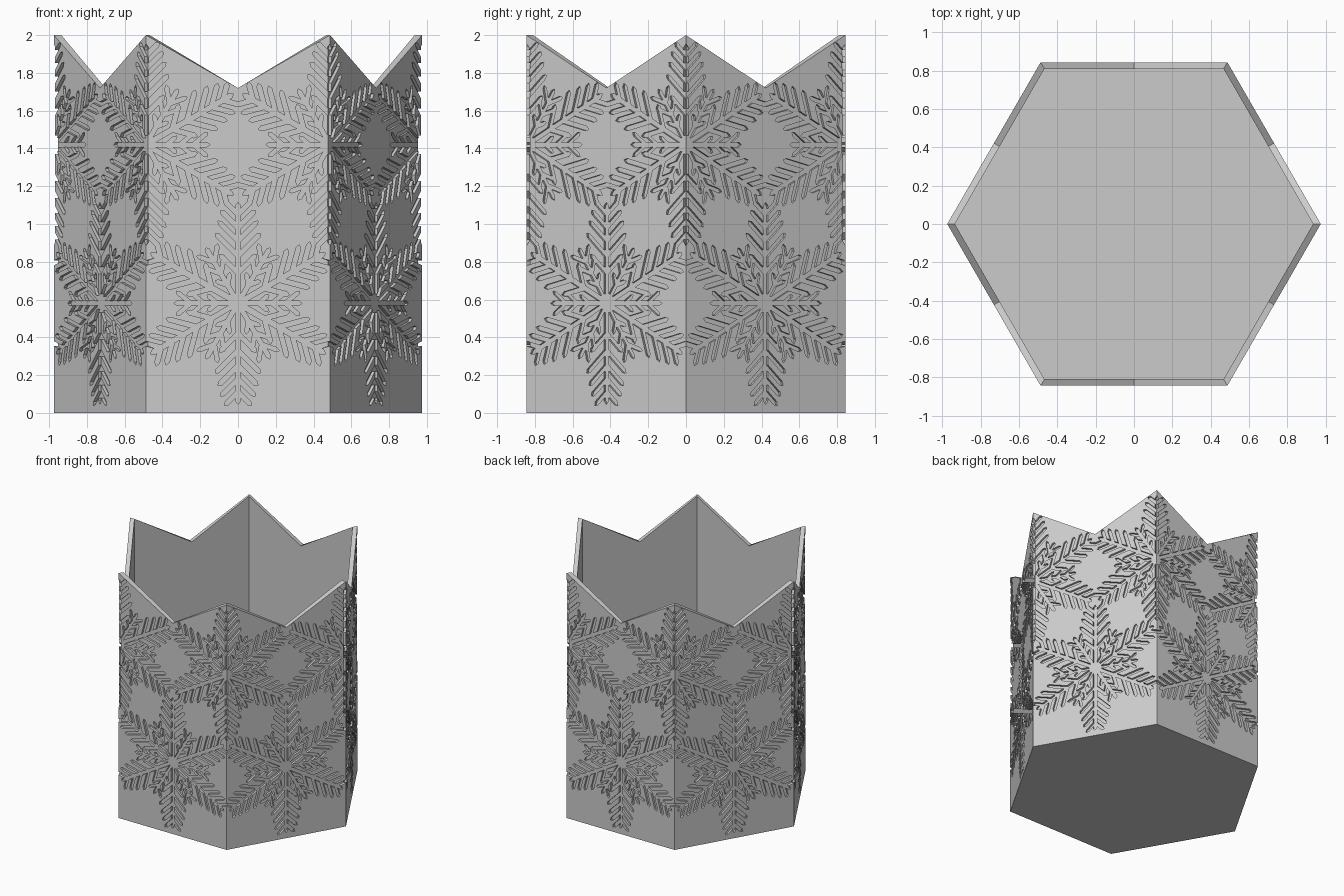
import bpy, bmesh, math
from mathutils import Vector, Matrix
from mathutils.geometry import delaunay_2d_cdt

cube = bpy.data.objects.get("Cube")
if cube:
    bpy.data.objects.remove(cube)

RADIUS, HEIGHT, NOTCH = 0.975, 2.0, 1.72
HALF = RADIUS / 2
APOTHEM = RADIUS * math.cos(math.pi / 6)
INNER = 0.81
FLOOR = 0.04
DEPTH = 0.018
SHRINK = HALF - DEPTH * math.tan(math.pi / 6)


def bar(start, angle, length, width):
    """Pointed groove outline, counter-clockwise, running from start along angle."""
    along = Vector((math.cos(angle), math.sin(angle)))
    side = Vector((-along.y, along.x)) * width / 2
    neck = start + along * (length - width * 0.7)
    return [start - side, neck - side, start + along * length, neck + side, start + side]


def branched_arm(centre, angle, length, width, spread, twigs):
    """One straight arm with mirrored pairs of twigs."""
    along = Vector((math.cos(angle), math.sin(angle)))
    bars = [bar(centre, angle, length, width)]
    for r, twig in twigs:
        for s in (-1, 1):
            bars.append(bar(centre + along * r, angle + s * spread, twig, width * 0.9))
    return bars


def snowflake(centre):
    bars = []
    long_twigs = [(0.16, 0.14), (0.25, 0.17), (0.33, 0.15), (0.40, 0.13), (0.47, 0.10)]
    short_twigs = [(0.11, 0.07), (0.18, 0.10), (0.25, 0.10)]
    for k in range(6):
        a = math.radians(30 + 60 * k)
        bars += branched_arm(centre, a, 0.535, 0.028, math.radians(45), long_twigs)
        bars += branched_arm(centre, a + math.pi / 6, 0.34, 0.024, math.radians(40), short_twigs)
    return bars


def outline(half, base):
    """Panel shape with a V-notched top, counter-clockwise."""
    return [Vector(p) for p in ((-half, base), (half, base), (half, HEIGHT),
                                (0, NOTCH), (-half, HEIGHT))]


# Divide one flat panel into plain and engraved triangles
polygons = [outline(HALF, 0)]
for centre in ((0, 0.58), (-HALF, 1.42), (HALF, 1.42)):
    polygons += snowflake(Vector(centre))
points, loops = [], []
for poly in polygons:
    loops.append(list(range(len(points), len(points) + len(poly))))
    points += poly
flat, _, tris, _, _, sources = delaunay_2d_cdt(points, [], loops, 1, 1e-5)
plain, groove = [], []
for tri, src in zip(tris, sources):
    if 0 in src:
        (groove if len(src) > 1 else plain).append(tri)

bm = bmesh.new()


def directed(tri):
    return list(zip(tri, tri[1:] + tri[:1]))


def add_panel(turn):
    """Engraved outside, notched rim and smooth inside of one wall."""
    cache = {}

    def place(x, y, z):
        return bm.verts.new(turn @ Vector((x, -y, z)))

    def vert(i, low):
        if (i, low) not in cache:
            x, z = flat[i]
            if low:
                x = max(-SHRINK, min(SHRINK, x))
            cache[i, low] = place(x, APOTHEM - DEPTH * low, z)
        return cache[i, low]

    for group, low in ((plain, 0), (groove, 1)):
        for tri in group:
            bm.faces.new([vert(i, low) for i in tri])
    plain_edges = {e for tri in plain for e in directed(tri)}
    for tri in groove:
        for a, b in directed(tri):
            if (b, a) in plain_edges:
                bm.faces.new([vert(b, 1), vert(a, 1), vert(a, 0), vert(b, 0)])
    inner_half = INNER * math.tan(math.pi / 6)
    inside = outline(inner_half, FLOOR)
    bm.faces.new([place(p.x, INNER, p.y) for p in reversed(inside)])
    outside = outline(HALF, 0)
    for a, b in ((2, 3), (3, 4)):
        bm.faces.new([place(p.x, y, p.y) for p, y in (
            (outside[b], APOTHEM), (outside[a], APOTHEM),
            (inside[a], INNER), (inside[b], INNER))])


for k in range(6):
    add_panel(Matrix.Rotation(k * math.pi / 3, 3, 'Z'))

# Underside and inner floor
for radius, z, sign in ((RADIUS, 0, -1), (INNER / math.cos(math.pi / 6), FLOOR, 1)):
    ring = [sign * k * math.pi / 3 for k in range(6)]
    bm.faces.new([bm.verts.new((radius * math.cos(a), radius * math.sin(a), z)) for a in ring])

bmesh.ops.remove_doubles(bm, verts=bm.verts, dist=1e-4)
mesh = bpy.data.meshes.new("hexagonal_vase")
bm.to_mesh(mesh)
bm.free()

grey = bpy.data.materials.new("light_grey")
grey.use_nodes = True
grey.diffuse_color = (0.6, 0.6, 0.6, 1)
grey.node_tree.nodes["Principled BSDF"].inputs["Base Color"].default_value = (0.6, 0.6, 0.6, 1)
mesh.materials.append(grey)
vase = bpy.data.objects.new("hexagonal_vase", mesh)
bpy.context.collection.objects.link(vase)
